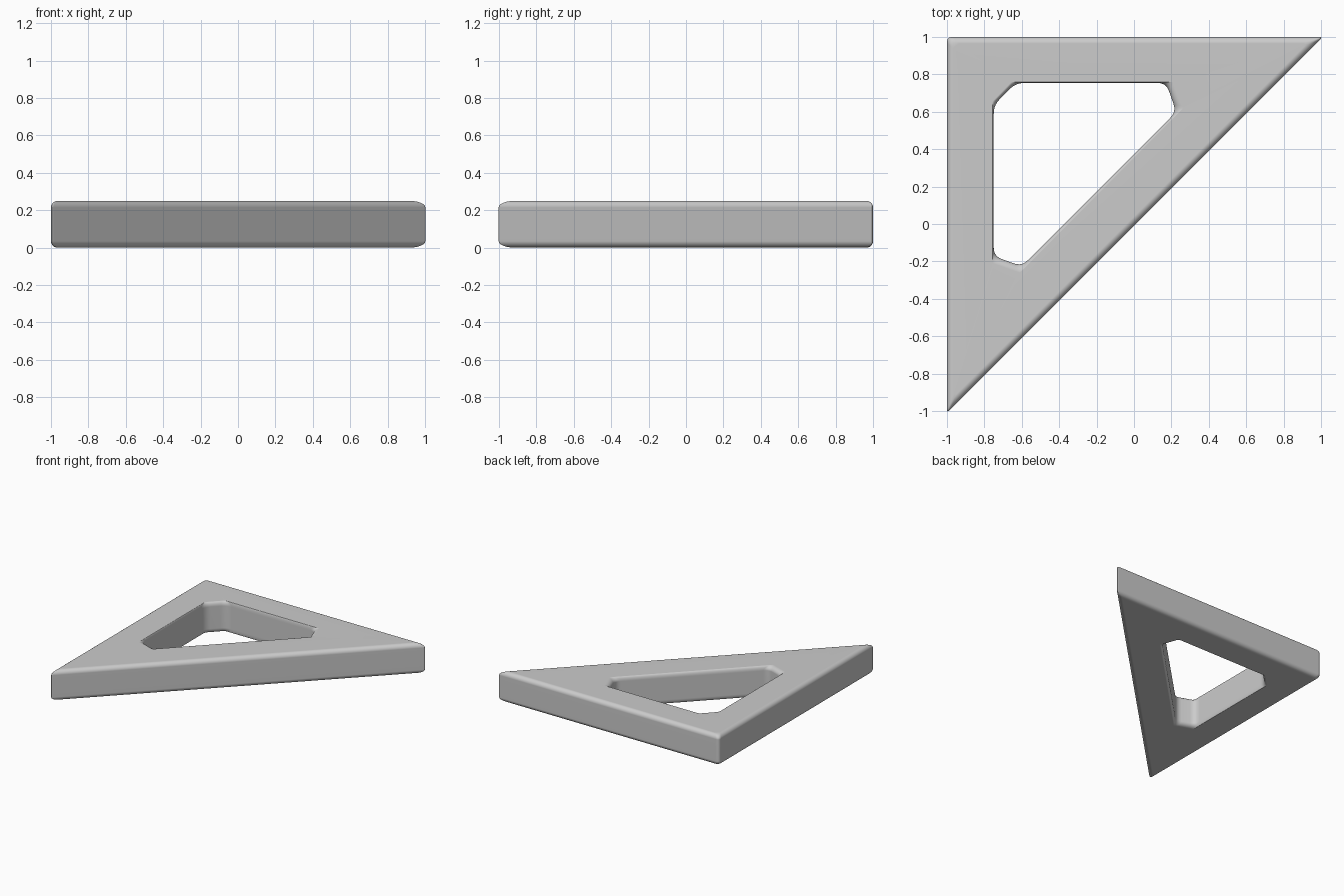
import bpy, bmesh, math
from mathutils import Vector

if "Cube" in bpy.data.objects:
    bpy.data.objects.remove(bpy.data.objects["Cube"])

H, R, STEPS = 0.25, 0.035, 6


def rounded(corners, trims, n=5):
    """Polygon with every corner replaced by a small curve."""
    pts = []
    for i, c in enumerate(corners):
        p, c, q = (Vector(v) for v in (corners[i - 1], c, corners[(i + 1) % len(corners)]))
        a = c + (p - c).normalized() * trims[i]
        b = c + (q - c).normalized() * trims[i]
        for k in range(n + 1):
            s = k / n
            pts.append(a * (1 - s) ** 2 + c * 2 * s * (1 - s) + b * s * s)
    return pts


def outer_loop(d):
    """Right-angled triangle inset by d."""
    m = d * (1 + math.sqrt(2))
    return rounded([(-1 + d, 1 - d), (1.01 - m, 1 - d), (-1 + d, -1.01 + m)],
                   [0.03, 0.02, 0.02])


# Window outline at mid height and at the flared faces
wall = rounded([(-0.75, 0.635), (-0.632, 0.754), (0.172, 0.754),
                (0.226, 0.60), (-0.60, -0.226), (-0.75, -0.172)], [0.045] * 6)
rim = rounded([(-0.757, 0.655), (-0.655, 0.76), (0.21, 0.76),
               (0.265, 0.62), (-0.61, -0.262), (-0.757, -0.21)], [0.008] * 6)


def inner_loop(d):
    return [w.lerp(r, d / R) for w, r in zip(wall, rim)]


# Rounded edge profile: (inset, height) from top to bottom
angles = [math.pi / 2 * (1 - k / STEPS) for k in range(STEPS + 1)]
top = [(R * (1 - math.cos(a)), H - R * (1 - math.sin(a))) for a in angles]
profile = top + [(d, H - z) for d, z in reversed(top)]

bm = bmesh.new()


def loft(shape):
    rings = [[bm.verts.new((p.x, p.y, z)) for p in shape(d)] for d, z in profile]
    for r0, r1 in zip(rings, rings[1:]):
        n = len(r0)
        for i in range(n):
            j = (i + 1) % n
            bm.faces.new((r0[i], r1[i], r1[j], r0[j]))
    return rings


outer, inner = loft(outer_loop), loft(inner_loop)

# Flat top and bottom faces with the window left open
for k, nz in ((0, 1), (-1, -1)):
    edges = []
    for ring in (outer[k], inner[k]):
        edges += [bm.edges.get((ring[i - 1], ring[i])) for i in range(len(ring))]
    bmesh.ops.triangle_fill(bm, edges=edges, use_beauty=True, normal=(0, 0, nz))
bmesh.ops.recalc_face_normals(bm, faces=bm.faces[:])

mesh = bpy.data.meshes.new("triangle_frame")
bm.to_mesh(mesh)
bm.free()
obj = bpy.data.objects.new("triangle_frame", mesh)
bpy.context.collection.objects.link(obj)
bpy.context.view_layer.objects.active = obj
obj.select_set(True)
bpy.ops.object.shade_smooth_by_angle(angle=math.radians(35))
wn = obj.modifiers.new("weighted_normals", 'WEIGHTED_NORMAL')
wn.keep_sharp = True
